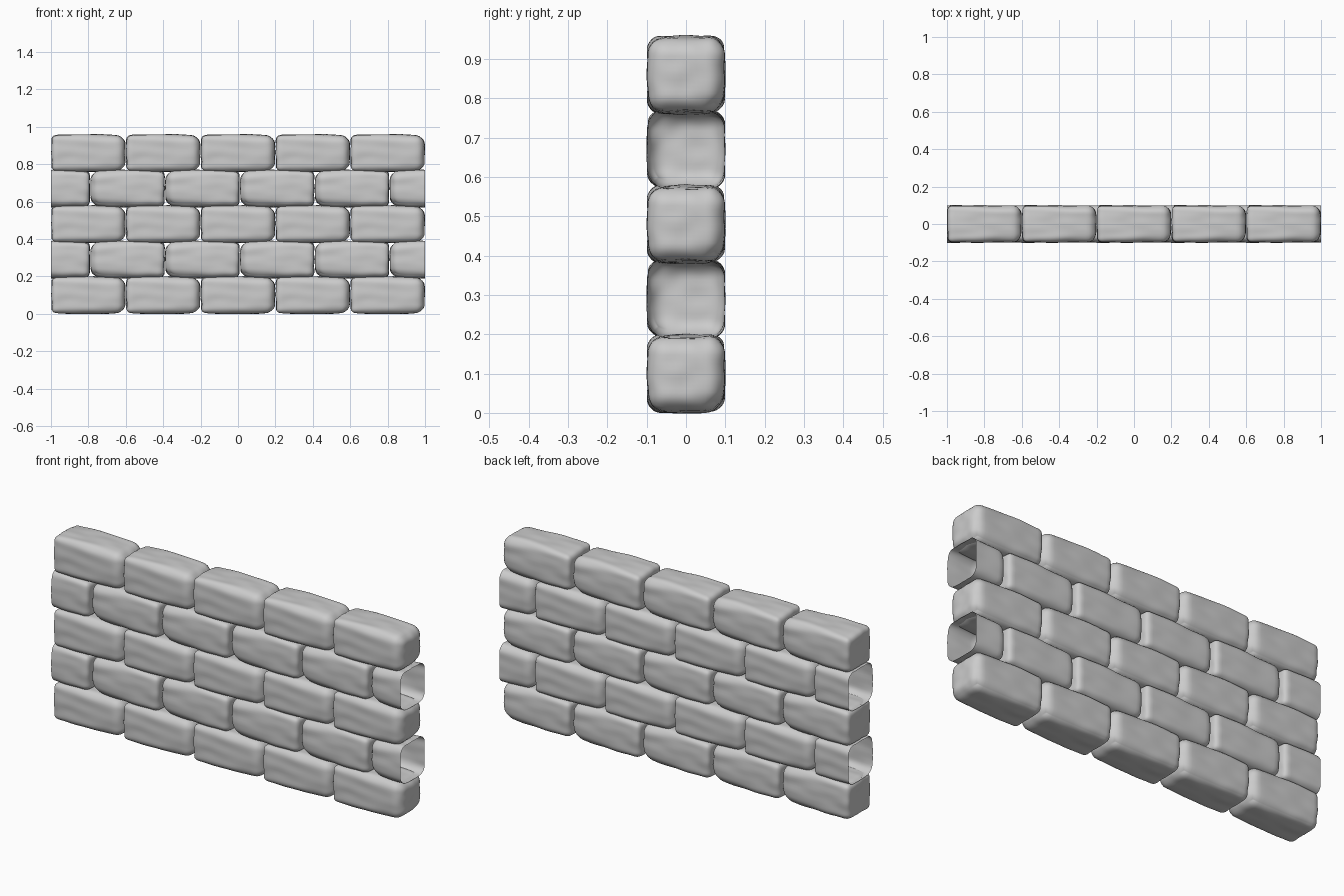
import bpy, bmesh, math
from mathutils import Vector, noise

if "Cube" in bpy.data.objects:
    bpy.data.objects.remove(bpy.data.objects["Cube"])

HALF = Vector((0.198, 0.1, 0.1))
PITCH = 0.19


def rounded_point(co):
    """Map a point of a unit cube (-1..1) onto a worn, rounded stone."""
    p = Vector(co[i] * HALF[i] for i in range(3))
    # the right end is more worn than the left
    r = 0.036 + 0.012 * co.x
    if co.y > 0 and co.z < 0:
        r += 0.010 * co.y * -co.z
    q = Vector(max(-(HALF[i] - r), min(HALF[i] - r, p[i])) for i in range(3))
    d = p - q
    n = d.normalized()
    p = q + n * r
    # slight crown on every side
    x, y, z = (p[i] / HALF[i] for i in range(3))
    p.z *= 1 - 0.07 * x * x * (1.0 if z > 0 else 0.6) - 0.02 * y * y
    p.y *= 1 - 0.03 * z * z - 0.02 * x * x
    p.x *= 1 - 0.012 * z * z - 0.012 * y * y
    # long shallow dents
    dent = noise.noise(Vector((p.x * 9, p.y * 22 + 3, p.z * 22 + 7)))
    return p + n * (0.004 * dent - 0.0005)


def stone_mesh(name, turned=False, cut_x=None, keep=1):
    bm = bmesh.new()
    bmesh.ops.create_cube(bm, size=2)
    bmesh.ops.subdivide_edges(bm, edges=bm.edges[:], cuts=19, use_grid_fill=True)
    for v in bm.verts:
        # crowd the grid toward the rounded edges
        c = Vector(math.sin(t * math.pi / 2) * 0.6 + t * 0.4 for t in v.co)
        p = rounded_point(c)
        v.co = Vector((-p.x, -p.y, p.z)) if turned else p
    # open cut for the half stones at the wall ends
    if cut_x is not None:
        bmesh.ops.bisect_plane(bm, geom=bm.verts[:] + bm.edges[:] + bm.faces[:],
                               plane_co=(cut_x, 0, 0), plane_no=(-keep, 0, 0),
                               clear_outer=True)
    for f in bm.faces:
        f.smooth = True
    me = bpy.data.meshes.new(name)
    bm.to_mesh(me)
    bm.free()
    return me


def place(name, mesh, x, row):
    ob = bpy.data.objects.new(name, mesh)
    ob.location = (x, 0, 0.1 + row * PITCH)
    bpy.context.collection.objects.link(ob)


stone = stone_mesh("stone")
stone_turned = stone_mesh("stone_turned", True)
left_half = stone_mesh("left_half_stone", True, -0.01, 1)
right_half = stone_mesh("right_half_stone", True, -0.01, -1)

# courses alternate between whole stones and a half-stone offset
for row in range(5):
    if row % 2 == 0:
        for i in range(5):
            place(f"stone_{row}_{i}", stone, -0.8 + 0.4 * i, row)
    else:
        place(f"left_half_stone_{row}", left_half, -0.99, row)
        for i in range(4):
            place(f"stone_{row}_{i}", stone_turned, -0.59 + 0.4 * i, row)
        place(f"right_half_stone_{row}", right_half, 1.01, row)
